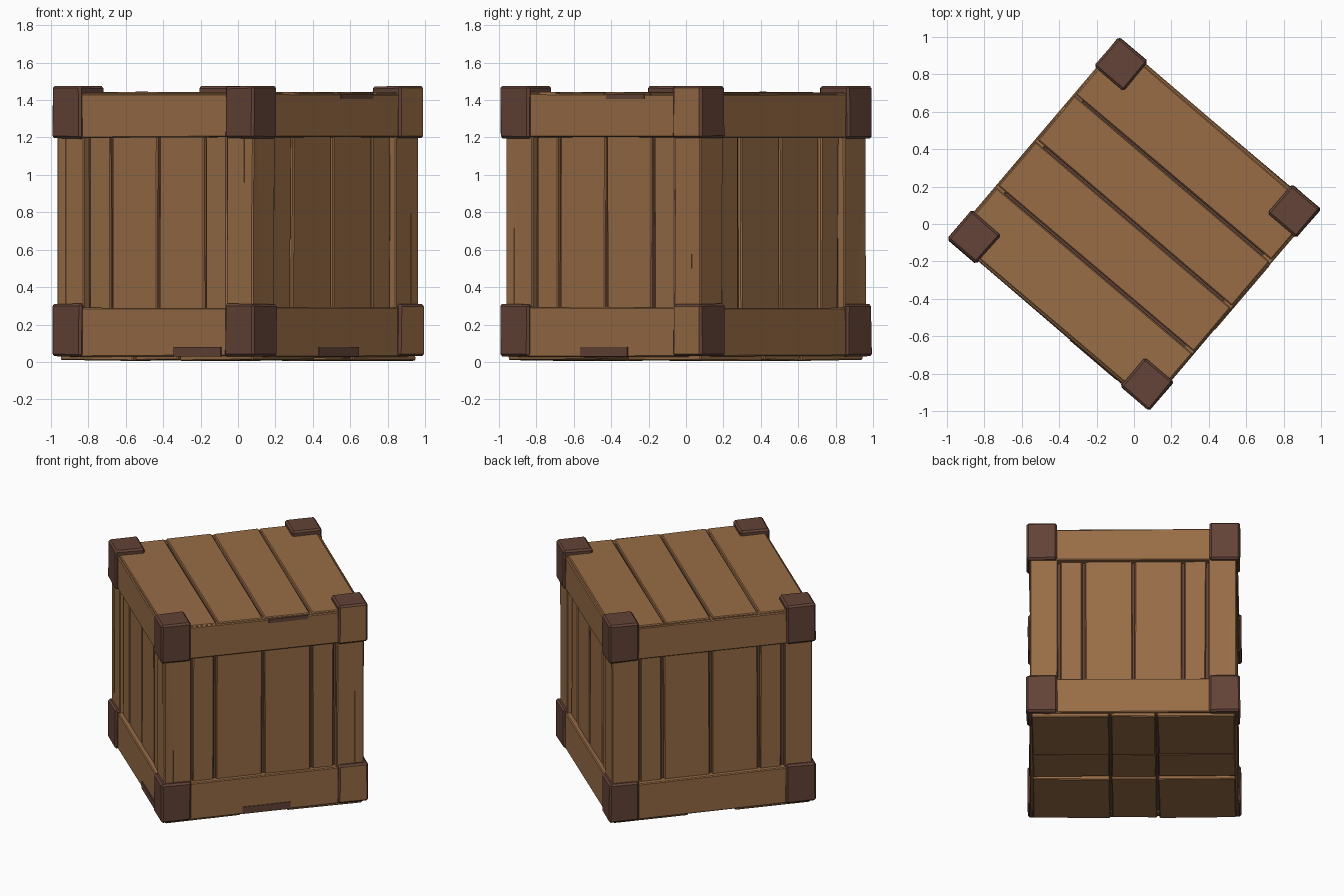
import bpy, bmesh, math, random
from mathutils import Matrix, Vector

if "Cube" in bpy.data.objects:
    bpy.data.objects.remove(bpy.data.objects["Cube"])

random.seed(4)
TURN = Matrix.Rotation(math.radians(-40.4), 4, 'Z')


def material(name, col):
    m = bpy.data.materials.new(name)
    m.diffuse_color = (*col, 1)
    m.use_nodes = True
    m.node_tree.nodes["Principled BSDF"].inputs["Base Color"].default_value = m.diffuse_color
    return m


WOOD = material("wood", (0.314, 0.152, 0.062))
DARK = material("dark_brown", (0.125, 0.056, 0.038))


def box(name, lo, hi, mat, turn=0, jitter=0.004, bevel=0.006, rule=None):
    """Slightly uneven box in crate space, turned by quarter turns to another side."""
    bm = bmesh.new()
    bmesh.ops.create_cube(bm, size=1)
    lo, hi = Vector(lo), Vector(hi)
    for v in bm.verts:
        for i in range(3):
            v.co[i] = (lo[i] if v.co[i] < 0 else hi[i]) + random.uniform(-jitter, jitter)
    if bevel:
        bmesh.ops.bevel(bm, geom=bm.edges[:], offset=bevel, segments=1, affect='EDGES')
    bm.normal_update()
    if rule:
        for f in bm.faces:
            f.material_index = rule(f)
    bm.transform(TURN @ Matrix.Rotation(math.pi / 2 * turn, 4, 'Z'))
    me = bpy.data.meshes.new(name)
    bm.to_mesh(me)
    bm.free()
    me.materials.append(mat)
    if rule:
        me.materials.append(WOOD)
    ob = bpy.data.objects.new(name, me)
    bpy.context.collection.objects.link(ob)
    return ob


# Dark core seen through the gaps
box("inner_core", (-.64, -.64, .04), (.64, .64, 1.415), DARK, jitter=0, bevel=0)

EDGES = [-.665, -.33, 0, .33, .665]

# Four sides: recessed boards, posts and rails (built on the -y side, then turned)
for s in range(4):
    for i in range(4):
        a, b = max(EDGES[i], -.49) + .009, min(EDGES[i + 1], .49) - .009
        box("side_board", (a, -.66, .2), (b, -.63, 1.3), WOOD, s)
    for x in (-1, 1):
        a, b = sorted((x * .5, x * .684))
        box("corner_post", (a, -.684, .1), (b, -.62, 1.4), WOOD, s, .003)
    box("top_rail", (-.6, -.692, 1.2), (.6, -.63, 1.432), WOOD, s)
    box("bottom_rail", (-.6, -.692, .03), (.6, -.63, .29), WOOD, s)

# Top deck of four long boards
TOP = [-.684, -.32, 0, .322, .684]
for i in range(4):
    box("top_board", (-.685, TOP[i] + .007, 1.39), (.685, TOP[i + 1] - .007, 1.442),
        WOOD, 0, .003)

# Bottom deck, a three by three grid of boards
BOT = [-.68, -.155, .155, .68]
for i in range(3):
    for j in range(3):
        z = .022 if j == 1 else .008
        box("bottom_board", (BOT[i] + .007, BOT[j] + .007, z),
            (BOT[i + 1] - .007, BOT[j + 1] - .007, .08), WOOD, 0, .004)

# Dark worn patches along the rail edges
box("worn_patch", (.69, -.15, .03), (.697, .18, .08), DARK, 0, 0, 0)
box("worn_patch", (.69, .03, 1.405), (.697, .3, 1.433), DARK, 0, 0, 0)
box("worn_patch", (.14, -.697, .03), (.47, -.69, .08), DARK, 0, 0, 0)

# Eight corner caps; the right-hand pair has a wooden outer face
for sx in (-1, 1):
    for sy in (-1, 1):
        x0, x1 = sorted((sx * .505, sx * .709))
        y0, y1 = sorted((sy * .505, sy * .709))
        rule = (lambda f: int(f.normal.x > .9)) if sx > 0 and sy > 0 else None
        box("top_corner_cap", (x0, y0, 1.195), (x1, y1, 1.474), DARK, 0, .003, .012, rule)
        box("bottom_corner_cap", (x0, y0, .03), (x1, y1, .31), DARK, 0, .003, .012, rule)
